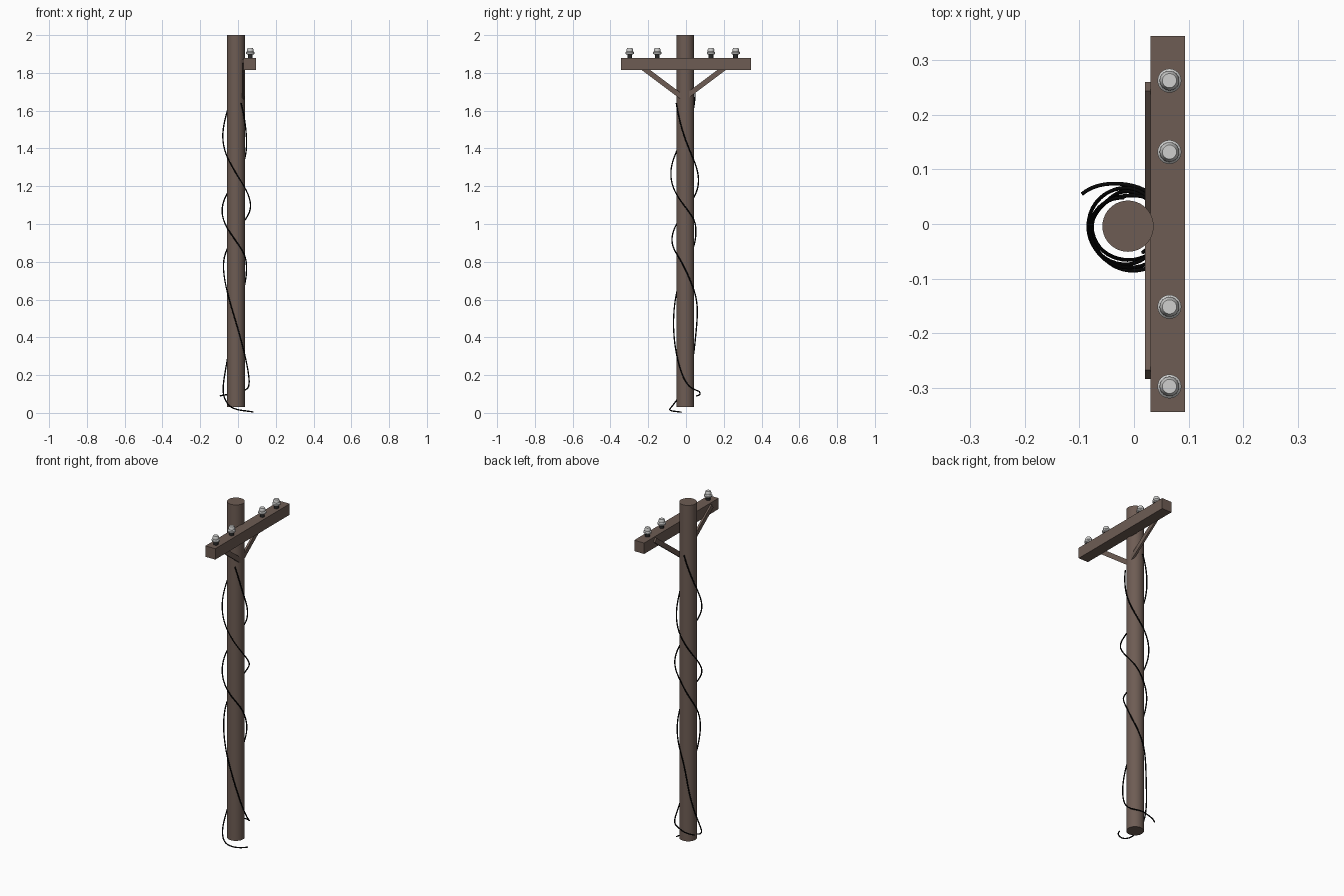
import bpy
import bmesh
from math import radians, cos, sin, atan2
from mathutils import Vector, Matrix

if "Cube" in bpy.data.objects:
    bpy.data.objects.remove(bpy.data.objects["Cube"])


def material(name, colour):
    mat = bpy.data.materials.new(name)
    mat.use_nodes = True
    mat.diffuse_color = (*colour, 1)
    mat.node_tree.nodes["Principled BSDF"].inputs["Base Color"].default_value = (*colour, 1)
    return mat


wood = material("weathered brown wood", (0.155, 0.108, 0.088))
ceramic = material("pale grey ceramic", (0.62, 0.62, 0.61))
metal = material("dark metal", (0.02, 0.02, 0.02))
rubber = material("black rubber", (0.002, 0.002, 0.002))

POLE_X, POLE_Y = -0.011, -0.004
ARM_X = 0.062


def add_object(name, bm, mat, smooth=False):
    bmesh.ops.recalc_face_normals(bm, faces=bm.faces)
    mesh = bpy.data.meshes.new(name)
    bm.to_mesh(mesh)
    bm.free()
    mesh.materials.append(mat)
    obj = bpy.data.objects.new(name, mesh)
    bpy.context.collection.objects.link(obj)
    if smooth:
        bpy.ops.object.select_all(action="DESELECT")
        obj.select_set(True)
        bpy.context.view_layer.objects.active = obj
        bpy.ops.object.shade_smooth_by_angle(angle=radians(35))
    return obj


def box(name, centre, size, mat, tilt=0):
    bm = bmesh.new()
    place = Matrix.Translation(centre) @ Matrix.Rotation(tilt, 4, "X")
    bmesh.ops.create_cube(bm, size=1, matrix=place @ Matrix.Diagonal((*size, 1)))
    return add_object(name, bm, mat)


def turned(name, centre, profile, mat, sides=32):
    """Revolve a (radius, height) profile into a closed solid."""
    bm = bmesh.new()
    rings = []
    for r, z in profile:
        ring = []
        for i in range(sides):
            a = radians(360 * i / sides)
            ring.append(bm.verts.new((centre[0] + r * cos(a), centre[1] + r * sin(a), z)))
        rings.append(ring)
    for low, high in zip(rings, rings[1:]):
        for i in range(sides):
            j = (i + 1) % sides
            bm.faces.new((low[i], low[j], high[j], high[i]))
    bm.faces.new(rings[0][::-1])
    bm.faces.new(rings[-1])
    return add_object(name, bm, mat, smooth=True)


def wound_cable(name, knots, steps=10):
    """Sweep a round cable through (angle, radius, height) knots about the pole."""
    pts = [Vector(k) for k in knots]
    pts = [2 * pts[0] - pts[1]] + pts + [2 * pts[-1] - pts[-2]]
    path = []
    for a, b, c, d in zip(pts, pts[1:], pts[2:], pts[3:]):
        for i in range(steps):
            t = i / steps
            path.append(b + (c - a) * t / 2 + (2 * a - 5 * b + 4 * c - d) * t**2 / 2
                        + (3 * b - a - 3 * c + d) * t**3 / 2)
    path.append(pts[-2])
    curve = bpy.data.curves.new(name, "CURVE")
    curve.dimensions = "3D"
    curve.bevel_depth = 0.0035
    curve.bevel_resolution = 2
    curve.use_fill_caps = True
    spline = curve.splines.new("POLY")
    spline.points.add(len(path) - 1)
    for point, (angle, r, z) in zip(spline.points, path):
        a = radians(angle)
        point.co = (POLE_X + r * cos(a), POLE_Y + r * sin(a), z, 1)
    spline.use_smooth = True
    curve.materials.append(rubber)
    obj = bpy.data.objects.new(name, curve)
    bpy.context.collection.objects.link(obj)


# Pole and crossarm
turned("pole", (POLE_X, POLE_Y), [(0.047, 0.03), (0.047, 2)], wood, sides=40)
box("crossarm", (ARM_X, 0, 1.848), (0.064, 0.69, 0.064), wood)

# Pair of diagonal braces meeting at the pole
foot = Vector((0.026, -0.012, 1.665))
for side, label in ((1, "back"), (-1, "front")):
    reach = Vector((0, side * 0.264, 0.198))
    box(label + "_brace", foot + reach / 2, (0.012, reach.length, 0.027), wood,
        tilt=atan2(reach.z, reach.y))

# Insulators on short pegs
for n, y in enumerate((-0.298, -0.152, 0.132, 0.263), 1):
    turned(f"insulator_peg_{n}", (ARM_X + 0.003, y), [(0.013, 1.875), (0.013, 1.902)], metal, 20)
    turned(f"insulator_{n}", (ARM_X + 0.003, y),
           [(0.016, 1.897), (0.022, 1.901), (0.022, 1.909), (0.017, 1.914),
            (0.018, 1.922), (0.013, 1.932)], ceramic, 24)

# Two loose cables winding down the pole
wound_cable("first_cable", [
    (-60, 0.055, 1.64), (0, 0.056, 1.45), (90, 0.07, 1.24), (180, 0.073, 1.07),
    (270, 0.07, 0.91), (360, 0.056, 0.76), (450, 0.064, 0.54), (495, 0.06, 0.3),
    (540, 0.067, 0.14), (585, 0.072, 0.06), (630, 0.081, 0.02), (707, 0.093, 0.004)])
wound_cable("second_cable", [
    (100, 0.053, 1.71), (180, 0.069, 1.48), (270, 0.076, 1.27), (360, 0.077, 1.09),
    (450, 0.056, 0.95), (540, 0.066, 0.78), (630, 0.062, 0.48), (720, 0.07, 0.17),
    (810, 0.076, 0.11), (865, 0.103, 0.09)])
